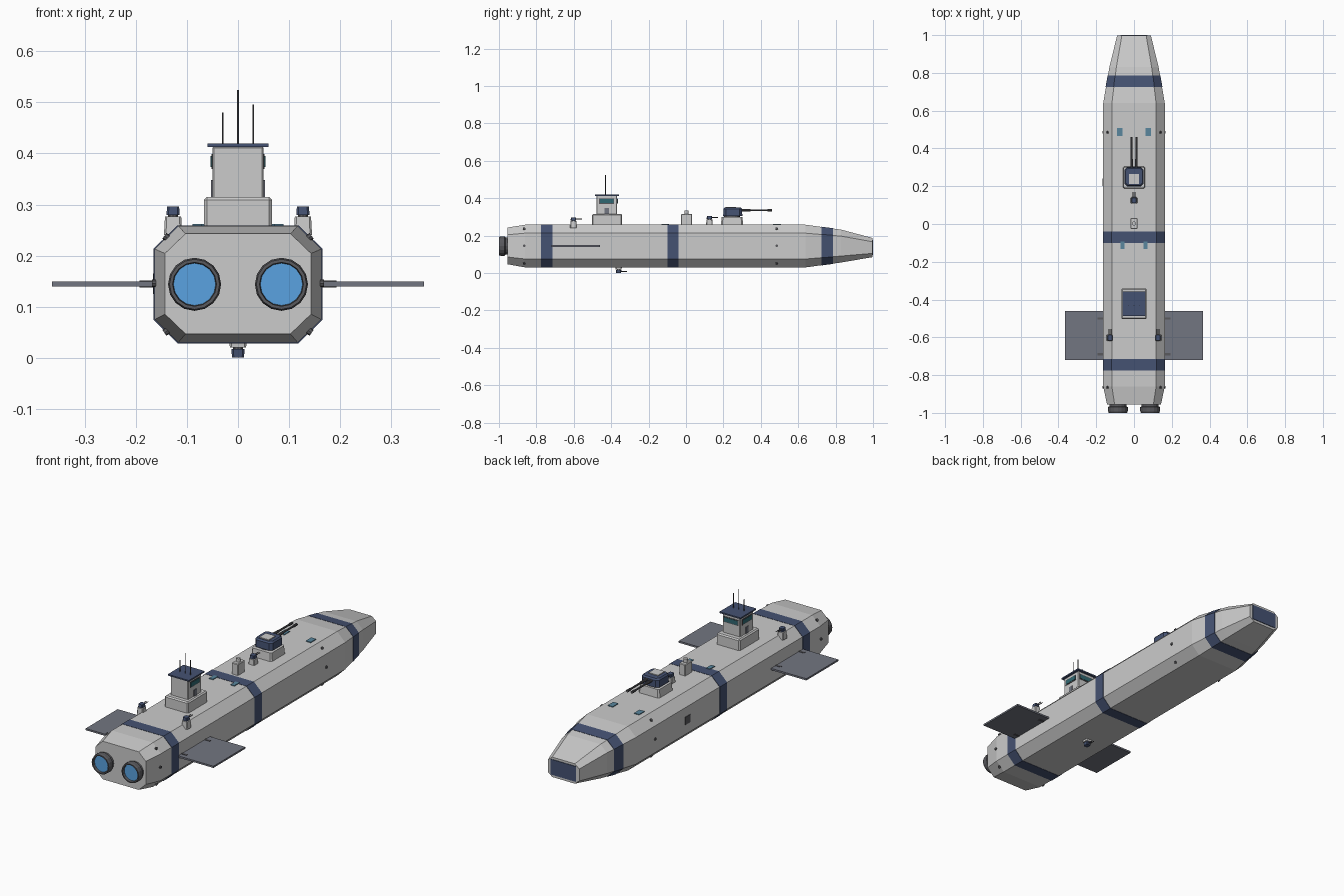
import bpy, bmesh, math
from mathutils import Matrix, Vector

if "Cube" in bpy.data.objects:
    bpy.data.objects.remove(bpy.data.objects["Cube"])


def material(name, rgb):
    m = bpy.data.materials.new(name)
    m.diffuse_color = (*rgb, 1)
    m.use_nodes = True
    m.node_tree.nodes["Principled BSDF"].inputs["Base Color"].default_value = m.diffuse_color
    return m


NAVY = material("navy", (0.06, 0.085, 0.17))
DARK = material("dark_grey", (0.10, 0.10, 0.11))
FIN = material("fin_grey", (0.17, 0.18, 0.22))
GLOW = material("engine_blue", (0.10, 0.36, 0.75))
GLASS = material("glass_teal", (0.03, 0.14, 0.17))
HATCH = material("hatch_blue", (0.10, 0.24, 0.34))


def finish(name, bm, mat=None):
    bmesh.ops.recalc_face_normals(bm, faces=bm.faces)
    me = bpy.data.meshes.new(name)
    bm.to_mesh(me)
    bm.free()
    ob = bpy.data.objects.new(name, me)
    bpy.context.collection.objects.link(ob)
    if mat:
        me.materials.append(mat)
    return ob


def loft(name, rings, mat=None):
    bm = bmesh.new()
    vs = [[bm.verts.new(p) for p in r] for r in rings]
    n = len(vs[0])
    for a, b in zip(vs, vs[1:]):
        for i in range(n):
            bm.faces.new((a[i], a[(i + 1) % n], b[(i + 1) % n], b[i]))
    bm.faces.new(vs[0])
    bm.faces.new(vs[-1])
    return finish(name, bm, mat)


def box(name, x, y, z, mat=None, bevel=0):
    """Box from (min, max) pairs, optionally with chamfered edges."""
    bm = bmesh.new()
    bmesh.ops.create_cube(bm, size=1)
    for v in bm.verts:
        v.co = [(a + b) / 2 + c * (b - a) for c, (a, b) in zip(v.co, (x, y, z))]
    if bevel:
        bmesh.ops.bevel(bm, geom=bm.edges[:], offset=bevel, segments=1, affect='EDGES')
    return finish(name, bm, mat)


def rod(name, p, q, r, mat=None, sides=12, r2=None):
    p, q = Vector(p), Vector(q)
    bm = bmesh.new()
    rot = (q - p).to_track_quat('Z', 'Y').to_matrix().to_4x4()
    bmesh.ops.create_cone(bm, cap_ends=True, segments=sides, radius1=r, radius2=r if r2 is None else r2,
                          depth=(q - p).length, matrix=Matrix.Translation((p + q) / 2) @ rot)
    return finish(name, bm, mat)


def block(name, cx, cy, hx, hy, z0, z1, cut, mat=None, top=1.0):
    """Upright block with clipped corners, tapering to the top."""
    pts = [(hx - cut, hy), (hx, hy - cut), (hx, cut - hy), (hx - cut, -hy),
           (cut - hx, -hy), (-hx, cut - hy), (-hx, hy - cut), (cut - hx, hy)]
    return loft(name, [[(cx + a * s, cy + b * s, z) for a, b in pts] for s, z in ((1, z0), (top, z1))], mat)


# Hull: chamfered section scaled along y -> (y, x scale, z scale, z centre)
STATIONS = [(-0.955, 0.877, 0.86, 0.145), (-0.86, 1, 1, 0.144), (0.64, 1, 1, 0.144),
            (0.83, 0.80, 0.77, 0.144), (0.997, 0.55, 0.45, 0.136)]


def section(y, grow=0.0):
    for a, b in zip(STATIONS, STATIONS[1:]):
        if a[0] <= y <= b[0]:
            t = (y - a[0]) / (b[0] - a[0])
            sx, sz, zc = [a[i] + t * (b[i] - a[i]) for i in (1, 2, 3)]
            break
    q = [(0.117, 0.114), (0.163, 0.069)]
    q += [(x, -z) for x, z in reversed(q)]
    q += [(-x, z) for x, z in reversed(q)]
    return [(x * (sx + grow), y, zc + z * (sz + grow)) for x, z in q]


loft("hull", [section(s[0]) for s in STATIONS])
for i, (a, b) in enumerate([(-0.775, -0.715), (-0.10, -0.04), (0.725, 0.785)]):
    loft(f"hull_band_{i}", [section(a, 0.012), section(b, 0.012)], NAVY)
box("nose_plate", (-0.072, 0.072), (0.98, 1.0), (0.097, 0.176), NAVY)

# Engines, fins and paired deck details
for s, side in ((-1, "left"), (1, "right")):
    # nozzle: hollow ring profile spun round the y axis
    prof = [(0.046, -0.94), (0.046, -0.965), (0.052, -0.97), (0.052, -0.99), (0.049, -1.0),
            (0.043, -1.0), (0.041, -0.985)]
    ring = [[(s * 0.085 + r * math.cos(k * math.pi / 8), y, 0.144 + r * math.sin(k * math.pi / 8))
             for k in range(16)] for r, y in prof]
    loft(f"engine_nozzle_{side}", ring, DARK)
    rod(f"engine_glow_{side}", (s * 0.085, -0.984, 0.144), (s * 0.085, -0.988, 0.144), 0.0415, GLOW, 16)

    box(f"fin_{side}", sorted((s * 0.15, s * 0.364)), (-0.72, -0.46), (0.140, 0.149), FIN)
    for y in (-0.69, -0.50):
        box(f"fin_bracket_{side}", sorted((s * 0.155, s * 0.193)), (y - 0.006, y + 0.006), (0.138, 0.151), DARK)

    for x, y, hx, hy in ((0.075, 0.487, 0.014, 0.022), (0.061, -0.112, 0.011, 0.02)):
        box(f"deck_hatch_{side}", (s * x - hx, s * x + hx), (y - hy, y + hy), (0.25, 0.262), HATCH)

    # manoeuvring thrusters on side and chamfers
    for y in (0.485, -0.865):
        for x, z, dz in ((0.163, 0.146, 0), (0.140, 0.236, 0.7), (0.140, 0.052, -0.7)):
            d = Vector((s, 0, dz)).normalized() * 0.005
            c = Vector((s * x, y, z))
            rod(f"side_thruster_{side}", c - d, c + d, 0.007, DARK, 8)

box("side_hatch", (-0.166, -0.16), (0.20, 0.24), (0.125, 0.165), DARK)

# Bridge tower
box("tower_base", (-0.067, 0.067), (-0.503, -0.341), (0.25, 0.315), None, 0.006)
box("tower", (-0.05, 0.05), (-0.478, -0.368), (0.31, 0.414), None, 0.003)
box("tower_roof", (-0.06, 0.06), (-0.486, -0.358), (0.413, 0.420), NAVY)
box("front_window_frame", (-0.042, 0.042), (-0.37, -0.366), (0.370, 0.399), DARK)
box("front_window", (-0.038, 0.038), (-0.37, -0.3645), (0.374, 0.395), GLASS)
for s in (-1, 1):
    box("side_window_frame", sorted((s * 0.045, s * 0.052)), (-0.464, -0.384), (0.370, 0.399), DARK)
    box("side_window", sorted((s * 0.045, s * 0.0535)), (-0.46, -0.388), (0.374, 0.395), GLASS)
    box("tower_door", sorted((s * 0.045, s * 0.053)), (-0.435, -0.411), (0.315, 0.348), FIN)
for x, z in ((-0.03, 0.48), (0, 0.524), (0.03, 0.496)):
    rod("antenna", (x, -0.43, 0.415), (x, -0.43, z), 0.0018, DARK, 6)

# Main turret
block("main_turret_base", 0, 0.246, 0.06, 0.06, 0.25, 0.30, 0.008, None, 0.93)
rod("main_turret_ring", (0, 0.246, 0.298), (0, 0.246, 0.308), 0.042, DARK, 16)
block("main_turret_head", 0, 0.25, 0.051, 0.051, 0.306, 0.342, 0.014, NAVY, 0.98)
block("main_turret_crown", 0, 0.25, 0.05, 0.05, 0.342, 0.35, 0.014, NAVY, 0.88)
box("main_turret_lid", (-0.027, 0.027), (0.212, 0.266), (0.345, 0.354))
for s in (-1, 1):
    x = s * 0.013
    rod("main_gun_barrel", (x, 0.28, 0.336), (x, 0.458, 0.336), 0.0045, DARK, 10)
    rod("main_gun_sleeve", (x, 0.29, 0.336), (x, 0.345, 0.336), 0.007, DARK, 10)
    rod("main_gun_muzzle", (x, 0.435, 0.336), (x, 0.46, 0.336), 0.0065, DARK, 10)


# Small twin-gun turrets: d is +1 on the deck, -1 hanging below
def small_turret(name, x, y, z, d, base):
    block(f"{name}_base", x, y, 0.018, 0.018, z - d * 0.01, z + d * base, 0.004, None, 0.88)
    rod(f"{name}_neck", (x, y, z + d * base), (x, y, z + d * (base + 0.004)), 0.01, DARK, 10)
    block(f"{name}_head", x, y, 0.013, 0.015, z + d * (base + 0.003), z + d * (base + 0.019), 0.004, NAVY, 0.9)
    for s in (-1, 1):
        h = z + d * (base + 0.012)
        rod(f"{name}_barrel", (x + s * 0.005, y, h), (x + s * 0.005, y + 0.045, h), 0.002, DARK, 6)


small_turret("deck_turret", 0, 0.125, 0.258, 1, 0.027)
small_turret("left_turret", -0.127, -0.602, 0.25, 1, 0.027)
small_turret("right_turret", 0.127, -0.602, 0.25, 1, 0.027)
small_turret("belly_turret", 0, -0.36, 0.03, -1, 0.010)

# Vent stack on the deck
box("vent_stack", (-0.018, 0.018), (-0.026, 0.032), (0.25, 0.316), None, 0.003)
rod("vent_cap", (0, 0.003, 0.314), (0, 0.003, 0.334), 0.011, None, 12)
